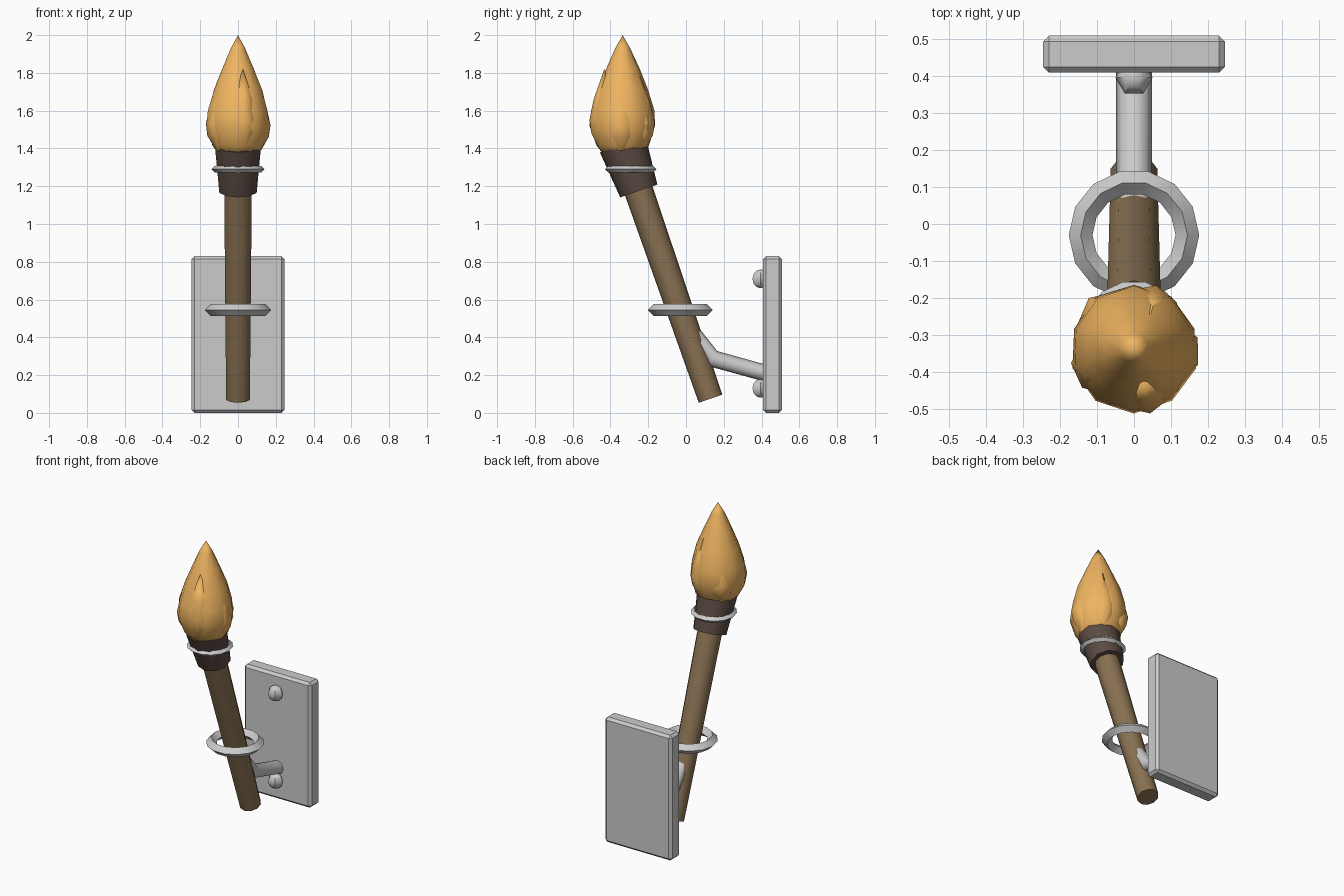
import bpy, bmesh, math, random
from mathutils import Vector, Matrix

if "Cube" in bpy.data.objects:
    bpy.data.objects.remove(bpy.data.objects["Cube"])

random.seed(4)
TILT = math.radians(19.06)


def material(name, color):
    m = bpy.data.materials.new(name)
    m.diffuse_color = (*color, 1)
    m.use_nodes = True
    m.node_tree.nodes["Principled BSDF"].inputs["Base Color"].default_value = m.diffuse_color
    return m


wood = material("wood", (0.25, 0.165, 0.085))
wrap = material("charred_wrap", (0.105, 0.07, 0.055))
fire = material("fire", (0.87, 0.46, 0.12))


def finish(obj, name, mat=None, angle=40):
    obj.name = name
    if mat:
        obj.data.materials.append(mat)
    bpy.ops.object.select_all(action='DESELECT')
    obj.select_set(True)
    bpy.context.view_layer.objects.active = obj
    bpy.ops.object.shade_smooth_by_angle(angle=math.radians(angle))
    return obj


def loft(name, rings, mat=None, angle=40):
    """Skin a list of equal-length vertex rings and cap both ends."""
    bm = bmesh.new()
    vs = [[bm.verts.new(p) for p in r] for r in rings]
    n = len(vs[0])
    for a, b in zip(vs, vs[1:]):
        for i in range(n):
            j = (i + 1) % n
            bm.faces.new((a[i], a[j], b[j], b[i]))
    bm.faces.new(vs[0])
    bm.faces.new(vs[-1])
    bmesh.ops.remove_doubles(bm, verts=bm.verts, dist=0.0005)
    bmesh.ops.recalc_face_normals(bm, faces=bm.faces)
    me = bpy.data.meshes.new(name)
    bm.to_mesh(me)
    bm.free()
    obj = bpy.data.objects.new(name, me)
    bpy.context.collection.objects.link(obj)
    return finish(obj, name, mat, angle)


def lathe(name, profile, sides, base, tilt, mat, angle=40, jitter=0.0, lean=(0, 0)):
    """Revolve (radius, height) points, with optional ragged bottom and leaning tip."""
    m = Matrix.Translation(base) @ Matrix.Rotation(tilt, 4, 'X')
    top = profile[-1][1]
    rings = []
    for r, h in profile:
        ring = []
        for i in range(sides):
            a = math.tau * (i + 0.5) / sides
            k = r * (1 + random.uniform(-jitter, jitter))
            f = (h / top) ** 1.3 if h > 0 else 0
            ring.append(m @ Vector((k * math.cos(a) + lean[0] * f, k * math.sin(a) + lean[1] * f, h)))
        rings.append(ring)
    return loft(name, rings, mat, angle)


def ring(name, loc, major, minor):
    bpy.ops.mesh.primitive_torus_add(location=loc, major_segments=14, minor_segments=4,
                                     major_radius=major, minor_radius=minor)
    return finish(bpy.context.object, name)


# Wall plate with bevelled edges
bpy.ops.mesh.primitive_cube_add(size=1, location=(0, 0.458, 0.415))
plate = bpy.context.object
plate.scale = (0.49, 0.1, 0.83)
bpy.ops.object.transform_apply(location=False, rotation=False, scale=True)
bev = plate.modifiers.new("bevel", 'BEVEL')
bev.width, bev.segments = 0.016, 1
bpy.ops.object.modifier_apply(modifier="bevel")
finish(plate, "wall_plate", angle=30)

# Bolts
for label, z in (("lower", 0.13), ("upper", 0.71)):
    bpy.ops.mesh.primitive_uv_sphere_add(segments=6, ring_count=6, radius=0.05,
                                         location=(0, 0.395, z), rotation=(0, 0, math.radians(30)))
    finish(bpy.context.object, label + "_bolt")

# Bent support arm
path = [Vector(p) for p in ((0, 0.44, 0.205), (0, 0.14, 0.288), (0, 0.0, 0.465))]
d0, d1 = (path[1] - path[0]).normalized(), (path[2] - path[1]).normalized()
rings = []
for p, d, s in zip(path, (d0, (d0 + d1).normalized(), d1), (1, 1.06, 1)):
    side = Vector((1, 0, 0))
    up = side.cross(d)
    rings.append([p + 0.048 * (side * math.cos(a) + up * math.sin(a) * 0.92 * s)
                  for a in (math.tau * i / 8 for i in range(8))])
loft("support_arm", rings, angle=50)

# Holder ring and collar band
ring("holder_ring", (0, -0.03, 0.545), 0.144, 0.032)
ring("collar_band", (0, -0.293, 1.29), 0.122, 0.018)

# Tilted handle and wrapped head
lathe("torch_handle", [(0.066, 0), (0.077, 1.2)], 10, (0, 0.13, 0.075), TILT, wood)
lathe("torch_head", [(0.104, 0), (0.128, 0.26)], 10, (0, -0.25, 1.175), TILT, wrap)

# Flame body
body = [(0, 0), (0.10, 0.015), (0.14, 0.065), (0.173, 0.17), (0.165, 0.25),
        (0.135, 0.36), (0.085, 0.48), (0.04, 0.58), (0, 0.65)]
lathe("flame_core", body, 10, (0, -0.335, 1.35), 0, fire, 60, 0.02)

# Flame tongues hugging the body
tongue = [(0, 0), (0.035, 0.04), (0.075, 0.12), (0.085, 0.19), (0.06, 0.3), (0, 0.46)]
for i, (deg, h) in enumerate(((-75, 1.0), (-5, 0.85), (65, 0.92), (135, 0.8), (205, 0.9))):
    a = math.radians(deg)
    c, s = math.cos(a), math.sin(a)
    lathe(f"flame_tongue_{i + 1}", [(r, z * h) for r, z in tongue], 7,
          (0.093 * c, -0.335 + 0.093 * s, 1.36), 0, fire, 60, 0.03, (0.008 * c, 0.008 * s))
